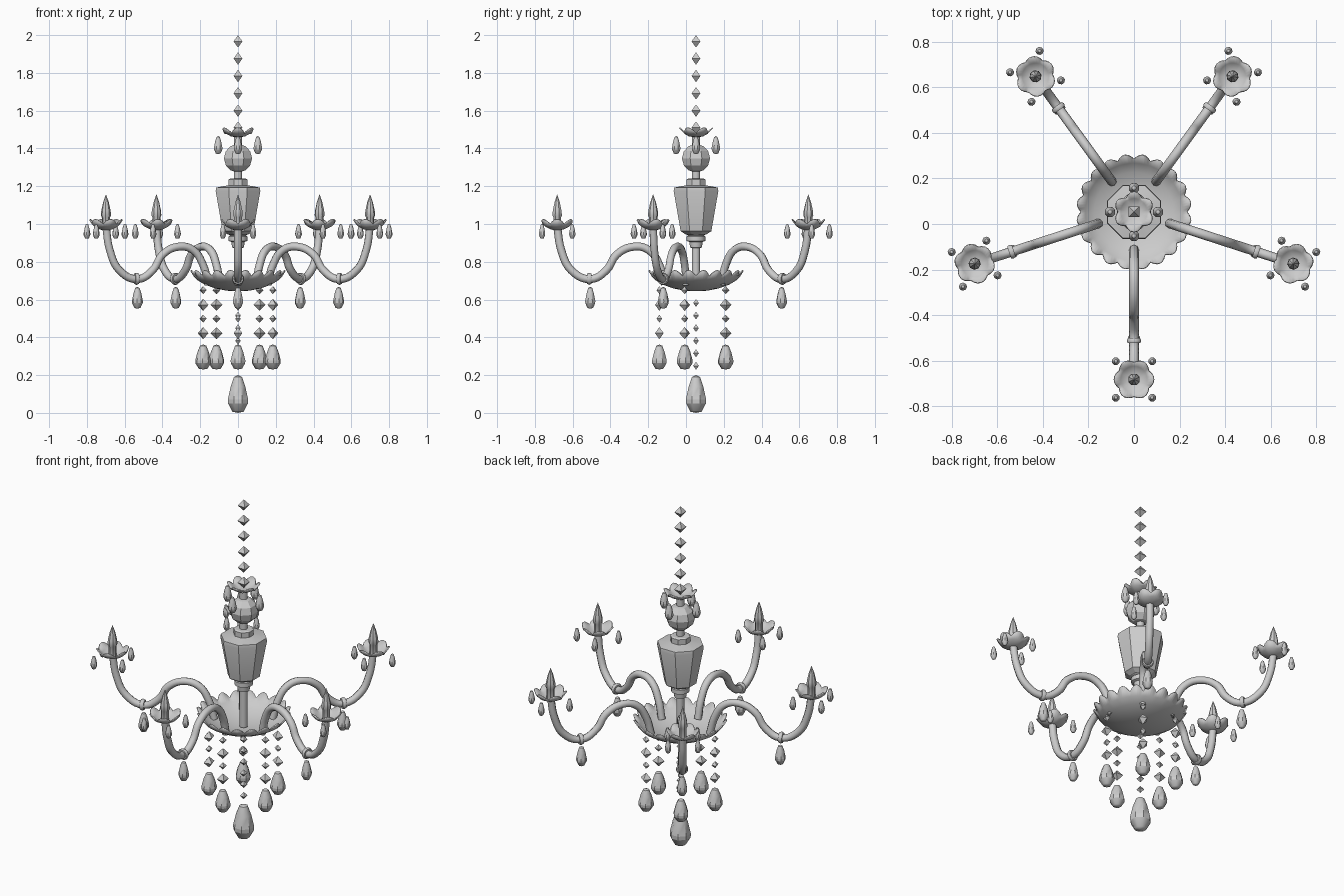
import bpy, bmesh, math
from math import sin, cos, pi, radians
from mathutils import Matrix, Vector

if "Cube" in bpy.data.objects:
    bpy.data.objects.remove(bpy.data.objects["Cube"])

AXIS = Matrix.Translation((0, 0.053, 0))
ARM_ANGLES = [radians(-90 + 72 * i) for i in range(5)]


def lathe(name, profile, seg, smooth=30, lobes=0, dr=0.0, dz=0.0):
    """Revolve (r, z) points; lobes scallop the last ring by dr / dz."""
    bm = bmesh.new()
    rings = []
    for k, (r, z) in enumerate(profile):
        if r == 0:
            rings.append([bm.verts.new((0, 0, z))])
            continue
        ring = []
        for i in range(seg):
            a = 2 * pi * (i + 0.5 * (lobes == 0)) / seg
            w = 0
            if lobes and k == len(profile) - 1:
                w = abs(sin(a * lobes / 2)) - 1
            ring.append(bm.verts.new(((r + dr * w) * cos(a), (r + dr * w) * sin(a), z + dz * w)))
        rings.append(ring)
    for a, b in zip(rings, rings[1:]):
        for i in range(seg):
            j = (i + 1) % seg
            vs = [a[i % len(a)], a[j % len(a)], b[j % len(b)], b[i % len(b)]]
            bm.faces.new(list(dict.fromkeys(vs)))
    bmesh.ops.recalc_face_normals(bm, faces=bm.faces)
    me = bpy.data.meshes.new(name)
    bm.to_mesh(me)
    bm.free()
    if smooth:
        me.shade_smooth()
        me.set_sharp_from_angle(angle=radians(smooth))
    return me


def place(name, me, loc=(0, 0, 0), angle=0.0, local=Matrix(), thick=0.0):
    """Put a mesh at a radial position, turned about the central axis."""
    ob = bpy.data.objects.new(name, me)
    bpy.context.collection.objects.link(ob)
    ob.matrix_world = AXIS @ Matrix.Rotation(angle, 4, 'Z') @ Matrix.Translation(loc) @ local
    if thick:
        m = ob.modifiers.new("thickness", 'SOLIDIFY')
        m.thickness = thick
        m.offset = 0
    return ob


def size(r, h=None):
    return Matrix.Diagonal((r, r, h or r, 1))


# Shared unit crystals: octahedral bead and faceted drop (hangs from z=1 to 0)
bead = lathe("bead", [(0, -1), (1, 0), (0, 1)], 4, 0)
drop = lathe("drop", [(0, 0), (0.55, 0.03), (0.98, 0.25), (1, 0.36), (0.72, 0.7),
                      (0.4, 0.95), (0, 1)], 8, 30)

# Suspension chain
for z in (1.967, 1.876, 1.784, 1.692, 1.6, 1.51):
    place("chain_bead", bead, (0, 0, z), 0, size(0.033))

# Crown dish with its four drops
crown = lathe("crown_dish", [(0, 1.462), (0.035, 1.466), (0.06, 1.48), (0.088, 1.51)],
              36, 40, 6, 0.018, 0.03)
place("crown_dish", crown, thick=0.006)
for i in range(4):
    place("crown_drop", drop, (0.105, 0, 1.37), i * pi / 2, size(0.024, 0.095))

# Central column: ball, vase, collars, stem
place("column_stem", lathe("column_stem", [(0, 0.66), (0.022, 0.66), (0.022, 1.47), (0, 1.47)], 12, 40))
ball = [(0.076 * 1.06 * sin(pi * k / 6), 1.348 - 0.075 * cos(pi * k / 6)) for k in range(1, 6)]
place("column_ball", lathe("column_ball", [(0, 1.273)] + ball + [(0, 1.423)], 8, 25))
place("vase", lathe("vase", [(0, 0.945), (0.06, 0.945), (0.088, 0.962), (0.128, 1.175), (0.125, 1.193),
                             (0.055, 1.205), (0.055, 1.235), (0.045, 1.24), (0, 1.24)], 8, 20))
place("vase_collar", lathe("vase_collar", [(0, 0.87), (0.032, 0.875), (0.036, 0.905), (0.05, 0.91),
                                           (0.05, 0.935), (0.042, 0.94), (0.06, 0.95), (0, 0.95)], 16, 35))

# Scalloped bowl
bowl = lathe("bowl", [(0, 0.647), (0.06, 0.65), (0.12, 0.662), (0.175, 0.682), (0.215, 0.706),
                      (0.252, 0.755)], 120, 60, 20, 0.02, 0.03)
place("bowl", bowl, thick=0.006)

# Arm tube swept along an S curve
path = [(0.165, 0.68), (0.195, 0.785), (0.25, 0.862), (0.33, 0.88), (0.42, 0.838), (0.475, 0.755),
        (0.56, 0.708), (0.66, 0.755), (0.713, 0.86), (0.735, 0.985)]
cu = bpy.data.curves.new("arm_path", 'CURVE')
cu.dimensions = '3D'
cu.bevel_depth = 0.021
cu.bevel_resolution = 2
cu.resolution_u = 5
cu.use_fill_caps = True
sp = cu.splines.new('BEZIER')
sp.bezier_points.add(len(path) - 1)
for p, (r, z) in zip(sp.bezier_points, path):
    p.co = (r, 0, z)
    p.handle_left_type = p.handle_right_type = 'AUTO'
tmp = bpy.data.objects.new("arm_path", cu)
bpy.context.collection.objects.link(tmp)
dg = bpy.context.evaluated_depsgraph_get()
arm = bpy.data.meshes.new_from_object(tmp.evaluated_get(dg))
bpy.data.objects.remove(tmp)
arm.shade_smooth()
arm.set_sharp_from_angle(angle=radians(50))

# Parts carried by each arm
ring = lathe("arm_ring", [(0.018, -0.011), (0.028, -0.011), (0.033, 0), (0.028, 0.011), (0.018, 0.011)], 12, 50)
cup = lathe("candle_dish", [(0, 0.97), (0.03, 0.973), (0.06, 0.988), (0.087, 1.025)],
            36, 40, 6, 0.012, 0.025)
bulb = lathe("candle", [(0, 0.975), (0.022, 0.975), (0.022, 1.035), (0.027, 1.045), (0.025, 1.07),
                        (0.015, 1.115), (0, 1.158)], 8, 40)
for a in ARM_ANGLES:
    place("arm", arm, (0, 0, 0), a)
    place("arm_ring", ring, (0.565, 0, 0.71), a, Matrix.Rotation(pi / 2, 4, 'Y'))
    place("arm_drop", drop, (0.56, 0, 0.552), a, size(0.029, 0.115))
    place("candle_dish", cup, (0.735, 0, 0), a, thick=0.006)
    place("candle", bulb, (0.735, 0, 0), a)
    for k in range(4):
        t = pi / 4 + k * pi / 2
        place("candle_drop", drop, (0.735 + 0.113 * cos(t), 0.113 * sin(t), 0.922), a, size(0.018, 0.078))
    # Bead strand hanging under the bowl
    for z, s in ((0.65, 0.021), (0.572, 0.032), (0.499, 0.021), (0.422, 0.032)):
        place("strand_bead", bead, (0.194, 0, z), a, size(s))
    place("strand_drop", drop, (0.194, 0, 0.23), a, size(0.042, 0.132))

# Central strand and large finial drop
for i in range(6):
    place("centre_bead", bead, (0, 0, 0.582 - 0.0665 * i), 0, size(0.021))
place("finial_drop", drop, (0, 0, 0), 0, size(0.058, 0.2))
